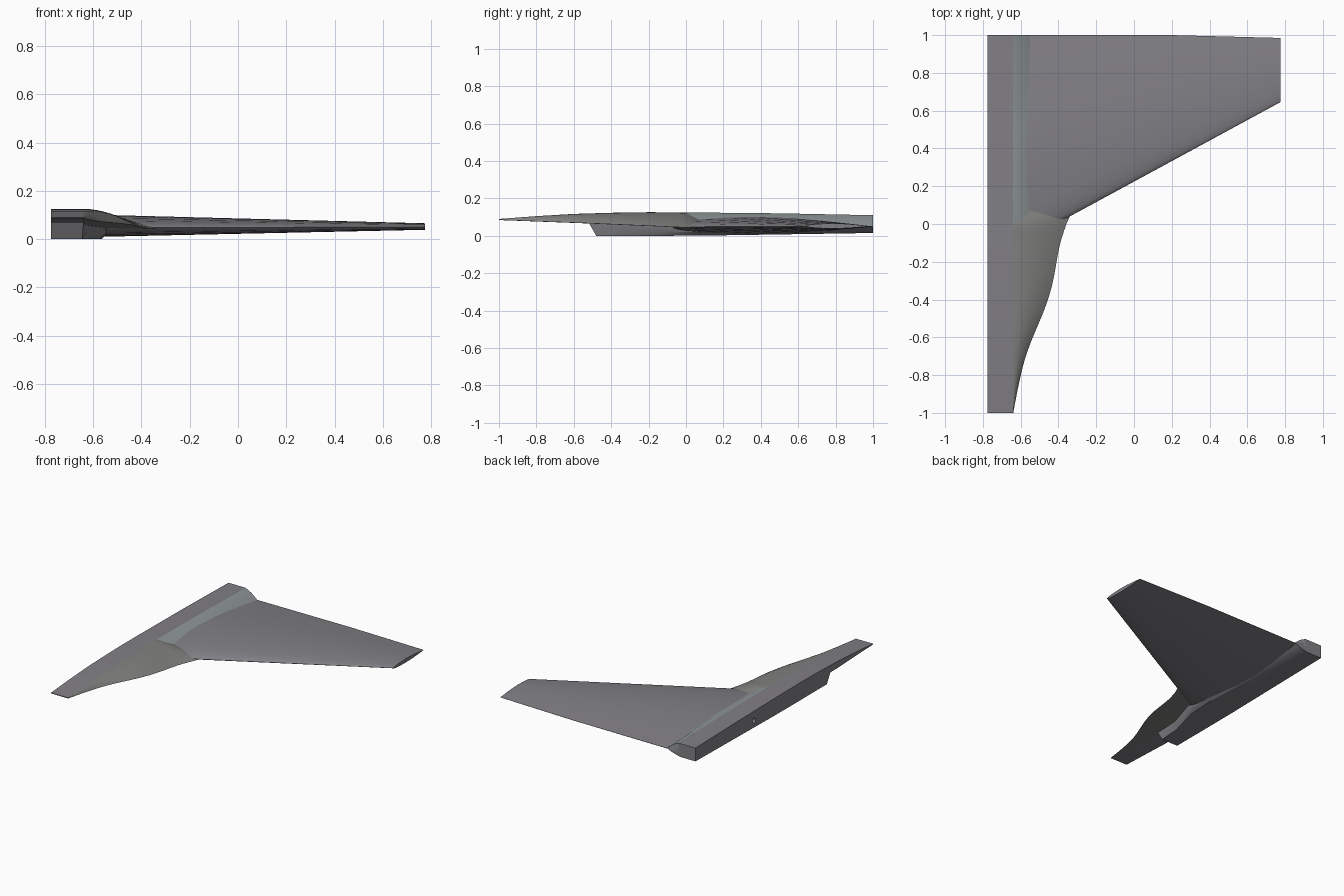
import bpy, bmesh, math

if "Cube" in bpy.data.objects:
    bpy.data.objects.remove(bpy.data.objects["Cube"])

XC, XS = -0.775, -0.64      # flat centre side, outer edge of the spine


def lerp_table(table, v):
    """Piecewise-linear lookup in (key, value) pairs."""
    for (a, p), (b, q) in zip(table, table[1:]):
        if v <= b:
            return p + (q - p) * max(0, (v - a) / (b - a))
    return table[-1][1]


def smooth_table(table, v, w):
    """Lookup averaged over a window, rounding off the corners."""
    return sum(lerp_table(table, v + w * k / 4) for k in range(-4, 5)) / 9


def material(name, rgb):
    m = bpy.data.materials.new(name)
    m.diffuse_color = (*rgb, 1)
    m.use_nodes = True
    m.node_tree.nodes["Principled BSDF"].inputs["Base Color"].default_value = m.diffuse_color
    return m


def loft(name, rings, mat, angle=30):
    """Skin equal-length closed rings and cap both ends."""
    bm = bmesh.new()
    vs = [[bm.verts.new(p) for p in r] for r in rings]
    n = len(rings[0])
    for a, b in zip(vs, vs[1:]):
        for i in range(n):
            j = (i + 1) % n
            bm.faces.new((a[i], a[j], b[j], b[i]))
    bm.faces.new(vs[0])
    bm.faces.new(vs[-1])
    bmesh.ops.remove_doubles(bm, verts=bm.verts, dist=1e-5)
    bmesh.ops.recalc_face_normals(bm, faces=bm.faces)
    me = bpy.data.meshes.new(name)
    bm.to_mesh(me)
    bm.free()
    ob = bpy.data.objects.new(name, me)
    bpy.context.collection.objects.link(ob)
    me.materials.append(mat)
    bpy.ops.object.select_all(action='DESELECT')
    ob.select_set(True)
    bpy.context.view_layer.objects.active = ob
    bpy.ops.object.shade_smooth_by_angle(angle=math.radians(angle))
    return ob


grey = material("hull_grey", (0.22, 0.213, 0.232))
warm = material("strake_grey", (0.218, 0.22, 0.212))
pale = material("fairing_grey", (0.28, 0.315, 0.32))

TOP = [(-1, .09), (-.8, .105), (-.6, .117), (-.4, .123), (-.2, .126), (0, .125), (.5, .12), (1, .11)]
EDGE_Z = [(-1, .085), (-.5, .066), (0, .044), (.3, .05)]
EDGE_X = [(-1, -.64), (-.82, -.605), (-.68, -.57), (-.54, -.51), (-.4, -.452),
          (-.27, -.42), (-.13, -.4), (-.03, -.372), (.04, -.34), (.3, -.36)]

# Central spine
rings = []
for y in (-1, -.8, -.6, -.4, -.2, 0, .5, 1):
    zt = lerp_table(TOP, y)
    zb = lerp_table([(-1, .085), (-.5, .066), (0, .08), (1, .08)], y)
    rings.append([(XC, y, zb), (XC, y, zt), (XS, y, zt), (XS, y, zb)])
loft("spine", rings, grey)

# Strake: curved top falling to a sharp edge, sinking into the wing behind
rings = []
for y in [-1 + .04 * k for k in range(26)] + [.04, .12]:
    w = max(0, min(.08, y + 1, .04 - y))
    xe, ze = max(smooth_table(EDGE_X, y, w), XS + .001), lerp_table(EDGE_Z, y)
    zt = lerp_table(TOP, y) - max(0, y) * .4
    power = lerp_table([(-.3, 2), (0, 1.4), (.1, 1.3)], y)
    ring = [(XS + (xe - XS) * t / 8, y, ze + (zt - ze) * (1 - (t / 8) ** power)) for t in range(8)]
    ring += [(xe, y, ze), (XS, y, ze - .001)]
    rings.append(ring)
loft("strake", rings, warm, 50)

# Wing: tapered aerofoil, rounded nose and sharp trailing edge
PROFILE = [(0, 0), (.008, .17), (.025, .33), (.07, .56), (.15, .77), (.28, .94), (.42, 1),
           (.58, .9), (.75, .62), (.9, .27), (1, .02)]
rings = []
for x in (-.64, -.34, .2, .775):
    s = (x + .34) / 1.115
    le = .04 + .605 * s
    te = 1 if x <= .2 else .985
    up, lo = .047 - .032 * s, .033 - .021 * s
    zc = .048 + .003 * s
    ring = [(x, le + (te - le) * u, zc + up * v) for u, v in PROFILE]
    ring += [(x, le + (te - le) * u, zc - lo * v) for u, v in PROFILE[:0:-1]]
    rings.append(ring)
loft("wing", rings, grey, 60)

# Fairing between spine and wing
rings = []
for y in (0, .25, .5, .75, 1):
    zt = lerp_table(TOP, y)
    zm = lerp_table([(0, .112), (.5, .11), (.75, .1), (1, .087)], y)
    zo = lerp_table([(0, .085), (.5, .09), (.75, .074), (1, .05)], y)
    rings.append([(XS, y, .04), (XS, y, zt), (-.595, y, zm), (-.55, y, zo), (-.58, y, .04)])
loft("root_fairing", rings, pale, 50)

# Belly: slanted intake lip, flaring sideways and tapering to the tail
BELLY = [  # y, bottom z, bottom x, mid x, mid z, top x, top z
    (-.5, 0, -.645, -.642, .04, -.64, .07),
    (-.32, 0, -.635, -.625, .035, -.62, .064),
    (-.1, 0, -.575, -.55, .02, -.545, .055),
    (.1, .001, -.565, -.545, .02, -.54, .055),
    (.55, .008, -.6, -.56, .025, -.545, .055),
    (1, .015, -.65, -.59, .032, -.55, .05)]
rings = []
for k, (y, zb, xb, xm, zm, xt, zt) in enumerate(BELLY):
    zi = lerp_table([(-.5, .07), (0, .082), (1, .082)], y)
    pts = [(XC, zb), (xb, zb), (xm, zm), (xt, zt), (XS - .002, zi), (XC, zi)]
    rings.append([(x, y + (.02 - .57 * z if k == 0 else 0), z) for x, z in pts])
belly = loft("belly", rings, grey)

# Round socket in the flat centre side
bpy.ops.mesh.primitive_cylinder_add(vertices=24, radius=.017, depth=.16,
                                    location=(XC, .34, .053), rotation=(0, math.pi / 2, 0))
cutter = bpy.context.object
cutter.name = "socket_cutter"
cutter.hide_render = True
mod = belly.modifiers.new("socket", 'BOOLEAN')
mod.operation = 'DIFFERENCE'
mod.solver = 'EXACT'
mod.object = cutter
bpy.context.view_layer.objects.active = belly
bpy.ops.object.modifier_apply(modifier=mod.name)
bpy.data.objects.remove(cutter, do_unlink=True)
